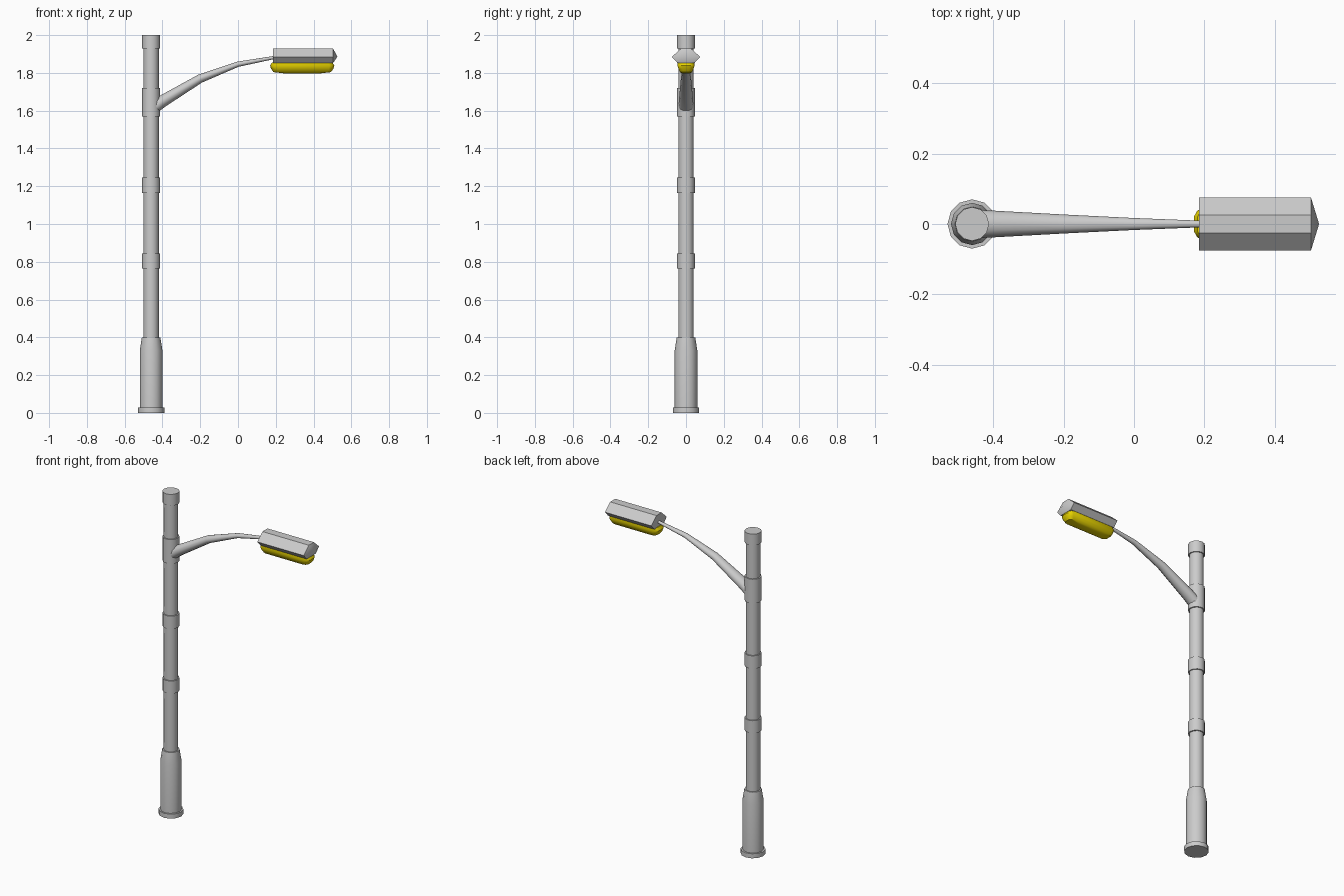
import bpy, bmesh
from math import cos, sin, pi, radians
from mathutils import Vector

if "Cube" in bpy.data.objects:
    bpy.data.objects.remove(bpy.data.objects["Cube"])

PX = -0.46  # pole axis


def loft(name, rings, color=None, tip=None, angle=40):
    """Skin a list of closed rings, cap the ends (last end may be a point)."""
    bm = bmesh.new()
    loops = [[bm.verts.new(p) for p in r] for r in rings]
    n = len(loops[0])
    for a, b in zip(loops, loops[1:]):
        for i in range(n):
            j = (i + 1) % n
            bm.faces.new((a[i], a[j], b[j], b[i]))
    bm.faces.new(loops[0][::-1])
    if tip:
        t = bm.verts.new(tip)
        for i in range(n):
            bm.faces.new((loops[-1][i], loops[-1][(i + 1) % n], t))
    else:
        bm.faces.new(loops[-1])
    bmesh.ops.recalc_face_normals(bm, faces=bm.faces)
    me = bpy.data.meshes.new(name)
    bm.to_mesh(me)
    bm.free()
    ob = bpy.data.objects.new(name, me)
    bpy.context.collection.objects.link(ob)
    if color:
        mat = bpy.data.materials.new(name + "_material")
        mat.diffuse_color = color
        mat.use_nodes = True
        mat.node_tree.nodes["Principled BSDF"].inputs["Base Color"].default_value = mat.diffuse_color
        me.materials.append(mat)
    bpy.ops.object.select_all(action='DESELECT')
    ob.select_set(True)
    bpy.context.view_layer.objects.active = ob
    bpy.ops.object.shade_smooth_by_angle(angle=radians(angle))
    return ob


def circle(r, z, n=12):
    return [(PX + r * cos(2 * pi * i / n), r * sin(2 * pi * i / n), z) for i in range(n)]


# Pole: one lathed profile with flange, base sleeve, collars and cap
profile = [(0.07, 0), (0.07, 0.028), (0.06, 0.028), (0.06, 0.33), (0.049, 0.40), (0.041, 0.40)]
for z0, z1 in ((0.765, 0.843), (1.165, 1.245), (1.57, 1.72)):
    profile += [(0.041, z0), (0.048, z0), (0.048, z1), (0.041, z1)]
profile += [(0.041, 1.93), (0.048, 1.93), (0.048, 2.0)]
loft("pole", [circle(r, z) for r, z in profile])

# Arm: tapered tube along a bent path (x, z, half width, half thickness)
path = [(-0.445, 1.618, 0.040, 0.034), (-0.40, 1.650, 0.038, 0.032), (-0.20, 1.770, 0.027, 0.023),
        (0.0, 1.846, 0.017, 0.014), (0.20, 1.883, 0.009, 0.008)]
rings = []
for k, (x, z, w, t) in enumerate(path):
    a, b = path[max(k - 1, 0)], path[min(k + 1, len(path) - 1)]
    d = Vector((b[0] - a[0], 0, b[1] - a[1])).normalized()
    up = Vector((-d.z, 0, d.x))
    rings.append([Vector((x, 0, z)) + Vector((0, w * cos(2 * pi * i / 12), 0)) + up * t * sin(2 * pi * i / 12)
                  for i in range(12)])
loft("arm", rings, angle=60)

# Lamp housing: hexagonal prism with a shallow pointed nose
section = [(-0.025, 1.93), (-0.075, 1.885), (-0.045, 1.852), (0.045, 1.852), (0.075, 1.885), (0.025, 1.93)]
loft("lamp_housing", [[(x, y, z) for y, z in section] for x in (0.185, 0.503)], tip=(0.526, 0, 1.885))

# Lens: chamfered tray shrinking downwards (half length, half width, z)
levels = [(0.160, 0.044, 1.856), (0.170, 0.045, 1.838), (0.165, 0.040, 1.822), (0.152, 0.032, 1.804), (0.10, 0.022, 1.798)]


def tray(l, w, z):
    pts = [(1, -0.45), (1, 0.45), (0.94, 0.85), (0.85, 1)]
    pts += [(-x, y) for x, y in pts[::-1]]
    return [(0.34 + x * l, y * w - 0.0, z) for x, y in pts + [(-0.85, -1), (0.85, -1)]]


rings = []
for l, w, z in levels:
    ring = tray(l, w, z)[:8]
    # mirror the positive-y half outline to close the ring
    half = [p for p in ring if p[1] > 0]
    rings.append(half + [(x, -y, zz) for x, y, zz in half[::-1]])
loft("lens", rings, color=(0.8, 0.65, 0.0, 1))
